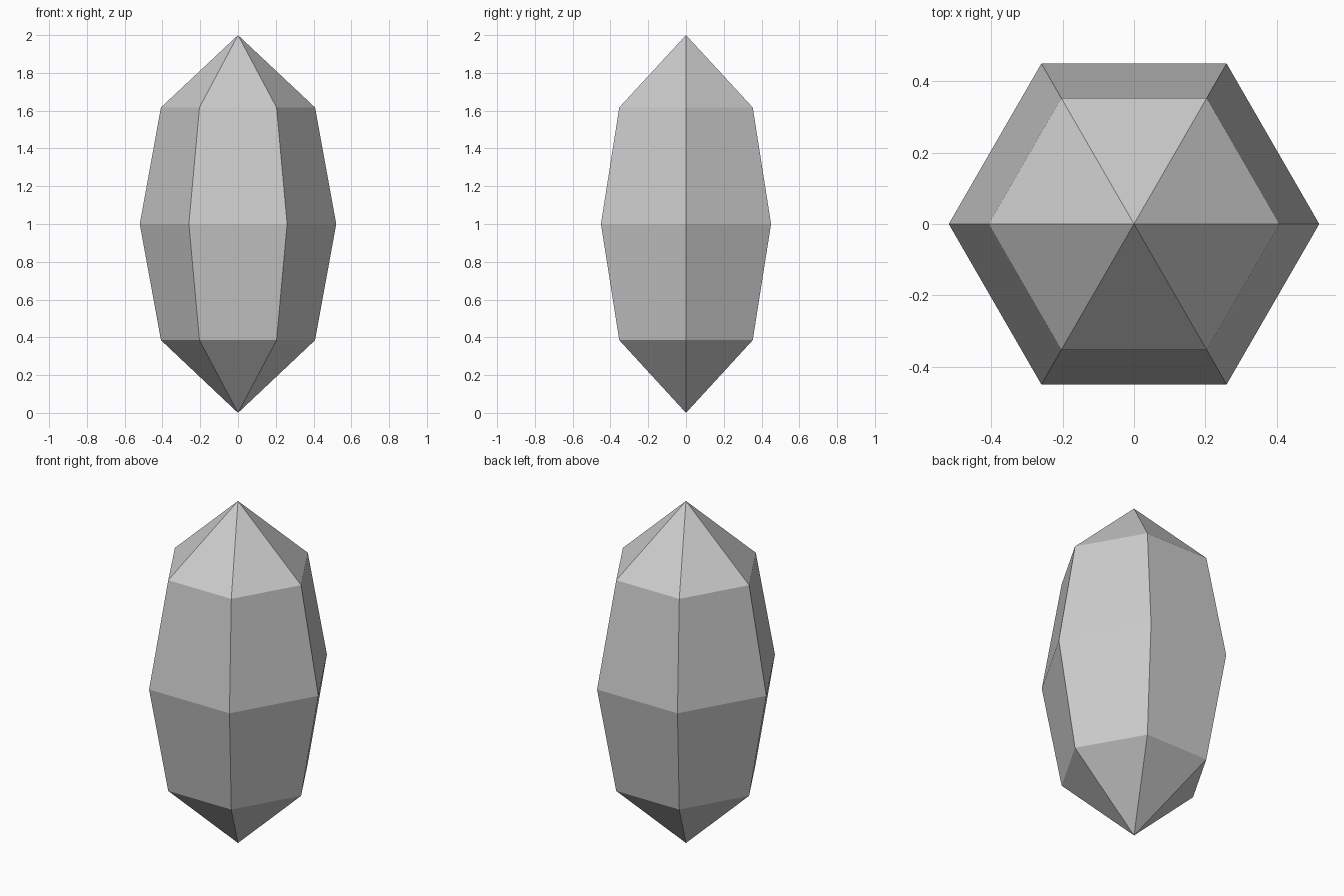
import bpy
import bmesh
from math import cos, sin, tau

if "Cube" in bpy.data.objects:
    bpy.data.objects.remove(bpy.data.objects["Cube"])

SIDES = 6
TIP_BOTTOM, TIP_TOP = 0.0, 2.0
RINGS = [(0.408, 0.385), (0.52, 1.0), (0.408, 1.617)]  # radius, height

bm = bmesh.new()

# Hexagonal rings with corners on the x axis
rings = [[bm.verts.new((r * cos(tau * i / SIDES), r * sin(tau * i / SIDES), z))
          for i in range(SIDES)] for r, z in RINGS]
bottom = bm.verts.new((0, 0, TIP_BOTTOM))
top = bm.verts.new((0, 0, TIP_TOP))

for i in range(SIDES):
    j = (i + 1) % SIDES
    # Side facets
    for low, high in zip(rings, rings[1:]):
        bm.faces.new((low[i], low[j], high[j], high[i]))
    # Pointed ends
    bm.faces.new((bottom, rings[0][j], rings[0][i]))
    bm.faces.new((top, rings[-1][i], rings[-1][j]))

bmesh.ops.recalc_face_normals(bm, faces=bm.faces)
mesh = bpy.data.meshes.new("crystal")
bm.to_mesh(mesh)
bm.free()
bpy.context.collection.objects.link(bpy.data.objects.new("crystal", mesh))
